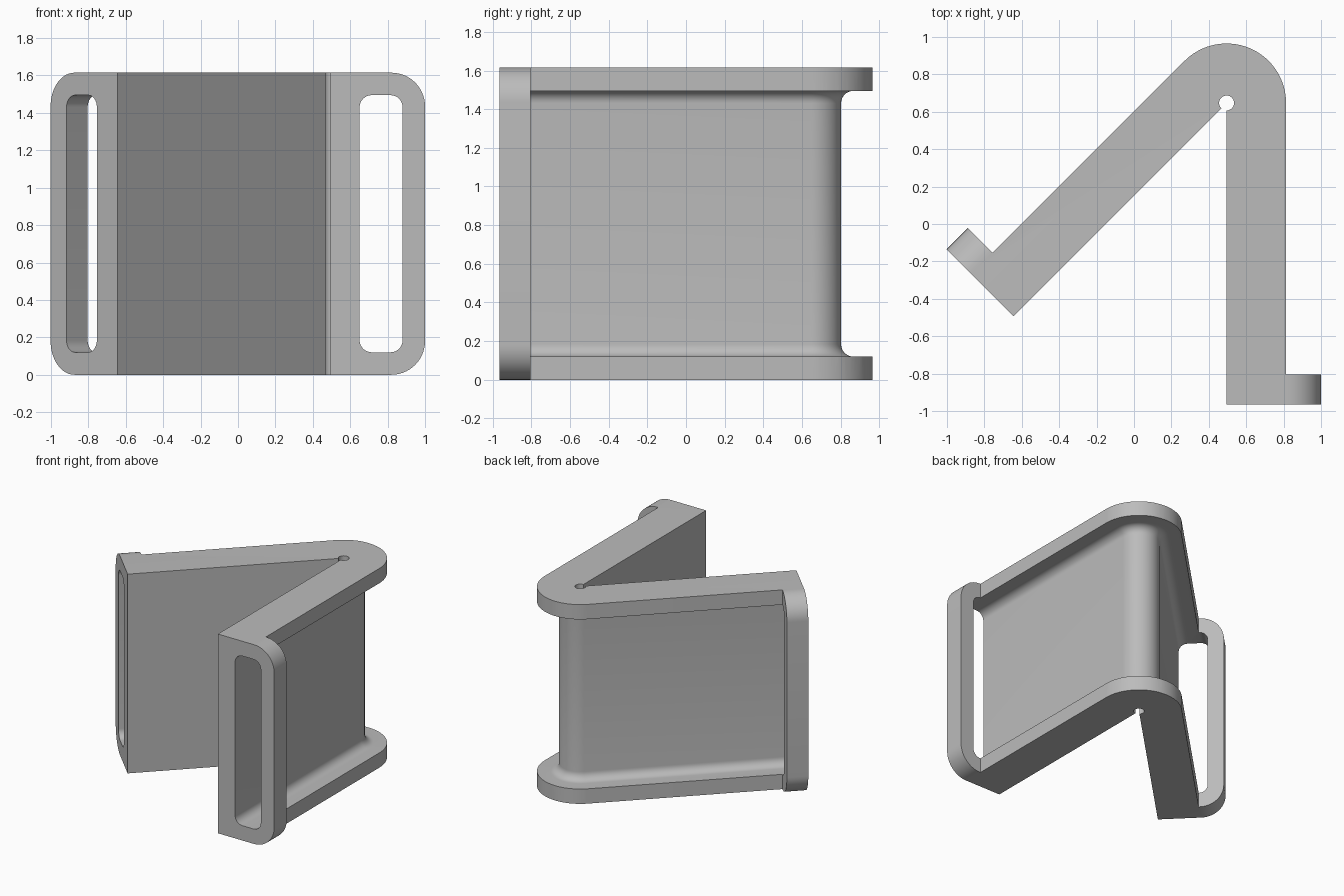
import bpy, bmesh
from math import sin, cos, radians
from mathutils import Vector

cube = bpy.data.objects.get("Cube")
if cube:
    bpy.data.objects.remove(cube)

HINGE = Vector((0.495, 0.647, 0))
HEIGHT, LENGTH = 1.615, 1.612
THICK, REACH, TAB = 0.318, 0.505, 0.16      # arm thickness, tab reach, tab depth
BEND = 135                                  # angle swept round the hinge
RIM, FLOOR, SLOT_OUT = 0.12, 0.155, 0.385   # flange height, channel floor, slot edge


def place(angle, along, out, z=0):
    """Point at a distance along an arm and outward from its inner face."""
    a = radians(angle)
    side = -1 if angle > 90 else 1
    normal = Vector((cos(a), sin(a), 0))
    run = Vector((sin(a), -cos(a), 0)) * side
    return HINGE + normal * out + run * along + Vector((0, 0, z))


def arc(start, end, radius, steps):
    pts = []
    for i in range(steps + 1):
        a = radians(start + (end - start) * i / steps)
        pts.append(HINGE + Vector((cos(a), sin(a), 0)) * radius)
    return pts


def finish(bm, name):
    bmesh.ops.recalc_face_normals(bm, faces=bm.faces[:])
    mesh = bpy.data.meshes.new(name)
    bm.to_mesh(mesh)
    bm.free()
    obj = bpy.data.objects.new(name, mesh)
    bpy.context.collection.objects.link(obj)
    return obj


# Folded body: two arms, rounded hinge, end tabs and relief hole
tab = [(LENGTH, 0), (LENGTH, REACH), (LENGTH - TAB, REACH), (LENGTH - TAB, THICK)]
outline = [place(0, s, u) for s, u in tab]
outline += arc(0, BEND, THICK, 36)
outline += [place(BEND, s, u) for s, u in reversed(tab)]
outline += arc(225, -90, 0.04, 32)

bm = bmesh.new()
base = bm.faces.new([bm.verts.new(p) for p in outline])
top = bmesh.ops.extrude_face_region(bm, geom=[base])["geom"]
bmesh.ops.translate(bm, vec=(0, 0, HEIGHT),
                    verts=[v for v in top if isinstance(v, bmesh.types.BMVert)])
bmesh.ops.recalc_face_normals(bm, faces=bm.faces[:])

# Round the outer corners of both tabs
tips = [place(a, LENGTH - TAB / 2, REACH) for a in (0, BEND)]
corners = []
for e in bm.edges:
    mid = (e.verts[0].co + e.verts[1].co) / 2
    flat = abs(e.verts[0].co.z - e.verts[1].co.z) < 0.001
    if flat and any((mid.xy - t.xy).length < 0.01 for t in tips):
        corners.append(e)
bmesh.ops.bevel(bm, geom=corners, offset=0.18, segments=14, profile=0.5,
                affect='EDGES')
body = finish(bm, "folded_strap_bracket")

# Channel cutter: a rounded slot section swept along both arms
R = 0.065
section = []
for cx, cz, start in ((SLOT_OUT - R, HEIGHT - RIM - R, 0),
                      (FLOOR + R, HEIGHT - RIM - R, 90),
                      (FLOOR + R, RIM + R, 180),
                      (SLOT_OUT - R, RIM + R, 270)):
    for i in range(9):
        a = radians(start + 90 * i / 8)
        section.append((cx + R * cos(a), cz + R * sin(a)))

stations = [(0, LENGTH + 0.1)]
stations += [(BEND * i / 36, 0) for i in range(37)]
stations += [(BEND, LENGTH + 0.1)]
bm = bmesh.new()
rings = [[bm.verts.new(place(a, s, u, z)) for u, z in section] for a, s in stations]
count = len(section)
for r0, r1 in zip(rings, rings[1:]):
    for i in range(count):
        j = (i + 1) % count
        bm.faces.new((r0[i], r0[j], r1[j], r1[i]))
bm.faces.new(rings[0])
bm.faces.new(rings[-1])
cutter = finish(bm, "channel_cutter")
cutter.hide_render = True

# Cut the channel and both strap slots
cut = body.modifiers.new("channel", 'BOOLEAN')
cut.operation = 'DIFFERENCE'
cut.solver = 'EXACT'
cut.object = cutter
bpy.ops.object.select_all(action='DESELECT')
body.select_set(True)
bpy.context.view_layer.objects.active = body
bpy.ops.object.modifier_apply(modifier=cut.name)
bpy.data.objects.remove(cutter)

# Plain grey finish
grey = bpy.data.materials.new("plain_grey")
grey.use_nodes = True
colour = (0.5, 0.5, 0.5, 1)
grey.diffuse_color = colour
grey.node_tree.nodes["Principled BSDF"].inputs["Base Color"].default_value = colour
body.data.materials.clear()
body.data.materials.append(grey)
bpy.ops.object.shade_smooth_by_angle(angle=radians(30))
